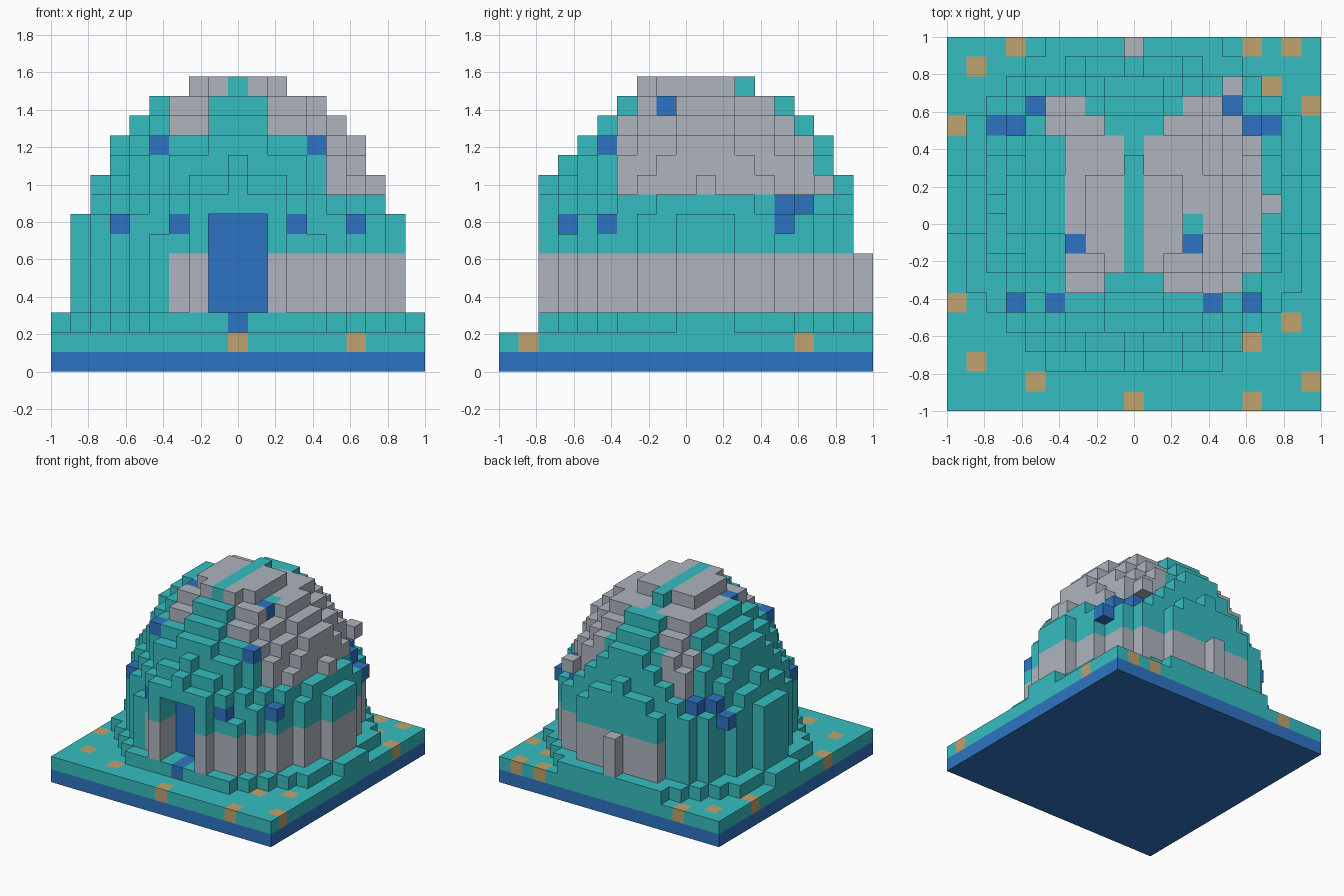
import bpy

cube = bpy.data.objects.get("Cube")
if cube:
    bpy.data.objects.remove(cube, do_unlink=True)

N = 19                 # grid cells along the longest side
U = 2 / N              # cell size
CX, CY = 9, 10         # dome centre cell


def material(name, rgb):
    m = bpy.data.materials.new(name)
    m.use_nodes = True
    m.diffuse_color = (*rgb, 1)
    b = m.node_tree.nodes["Principled BSDF"]
    b.inputs["Base Color"].default_value = (*rgb, 1)
    b.inputs["Roughness"].default_value = 0.9
    return m


TEAL, GREY, BLUE, SAND = range(4)
MATS = [material("teal", (0.037, 0.508, 0.527)),
        material("stone_grey", (0.423, 0.456, 0.520)),
        material("blue", (0.027, 0.175, 0.539)),
        material("sand", (0.527, 0.366, 0.156))]

parts = {}             # part name -> {cell: colour}


def put(part, i, j, k, col):
    for cells in parts.values():
        cells.pop((i, j, k), None)
    parts.setdefault(part, {})[(i, j, k)] = col


def dome_colour(i, j, k):
    """Grey band low on the wall, grey patches on the roof, teal elsewhere."""
    d = abs(i - CX)
    if 3 <= k <= 5 and i >= 6:
        return GREY
    if k >= 9 and i >= (5 if j >= 14 else 6) and d > 0:
        if j == 5 and d >= 3 and k >= 11:
            return GREY
        if 6 <= j <= 13 or (j == 14 and d >= 2) or (j == 15 and d >= 3):
            return GREY
        if j == 16 and i == 14:
            return GREY
    return TEAL


def disc(part, k, r2, colour, half_x=9):
    """One layer of cells inside a circle."""
    for i in range(N):
        for j in range(N):
            dx, dy = i - CX, j - CY
            if dx * dx + dy * dy <= r2 and abs(dx) <= half_x:
                put(part, i, j, k, colour(i, j, k))


# Base slab and ground with sand patches
for i in range(N):
    for j in range(N):
        put("base_slab", i, j, 0, BLUE)
        put("ground", i, j, 1, TEAL)
for i, j in [(3, 18), (15, 18), (17, 18), (1, 17), (16, 16), (18, 15), (0, 14),
             (0, 5), (17, 4), (15, 3), (1, 2), (4, 1), (18, 1), (9, 0), (15, 0)]:
    put("ground", i, j, 1, SAND)

# Footing step
disc("footing", 2, 80, lambda i, j, k: TEAL)
for s in (-9, 9):
    for j in (9, 10, 11):
        put("footing", CX + s, j, 2, TEAL)

# Round wall with side panels and a rear pillar
for k in range(3, 8):
    disc("wall", k, 63, dome_colour)
    for s in (-8, 8):
        for j in (9, 10, 11):
            put("wall", CX + s, j, k, dome_colour(CX + s, j, k))
for k in range(3, 6):
    put("rear_pillar", CX, 18, k, GREY)

# Stepped dome roof
for k, r2 in {8: 53, 9: 49.5, 10: 42, 11: 37, 12: 27, 13: 18}.items():
    disc("roof", k, r2, dome_colour)
for dy, half in {-3: 1, -2: 2, -1: 2, 0: 2, 1: 2, 2: 0}.items():
    for dx in range(-half, half + 1):
        put("roof", CX + dx, CY + dy, 14, dome_colour(CX + dx, CY + dy, 14))
put("roof", 14, 16, 9, GREY)

# Stepped porch gable: (row, layer, half width)
for j, k, half in [(2, 8, 2), (2, 9, 0), (3, 8, 3), (3, 9, 2), (3, 10, 0),
                   (4, 10, 3), (5, 11, 3), (5, 12, 1), (6, 13, 1)]:
    for dx in range(-half, half + 1):
        put("porch_gable", CX + dx, j, k, TEAL)
for s in (-1, 1):
    for k in range(3, 8):
        put("door_jamb", CX + 2 * s, 2, k, dome_colour(CX + 2 * s, 2, k))
        if k < 7:
            put("porch_wall", CX + 4 * s, 3, k, dome_colour(CX + 4 * s, 3, k))

# Doorway recess with a blue back and threshold
for i in (8, 9, 10):
    for k in range(3, 8):
        for j in (2, 3):
            for cells in parts.values():
                cells.pop((i, j, k), None)
        put("door", i, 4, k, BLUE)
for j in (2, 3):
    put("door", CX, j, 2, BLUE)

# Blue window blocks, mirrored left and right
for dx, j, k in [(3, 3, 7), (6, 5, 7), (4, 5, 11), (3, 8, 13),
                 (7, 14, 7), (6, 14, 8), (5, 15, 8)]:
    for s in (-1, 1):
        put("windows", CX + s * dx, j, k, BLUE)
put("roof", 12, 9, 13, TEAL)

# Turn each part into a mesh, keeping only exposed cell faces
SIDES = {(1, 0, 0): [(1, 0, 0), (1, 1, 0), (1, 1, 1), (1, 0, 1)],
         (-1, 0, 0): [(0, 0, 0), (0, 0, 1), (0, 1, 1), (0, 1, 0)],
         (0, 1, 0): [(0, 1, 0), (0, 1, 1), (1, 1, 1), (1, 1, 0)],
         (0, -1, 0): [(0, 0, 0), (1, 0, 0), (1, 0, 1), (0, 0, 1)],
         (0, 0, 1): [(0, 0, 1), (1, 0, 1), (1, 1, 1), (0, 1, 1)],
         (0, 0, -1): [(0, 0, 0), (0, 1, 0), (1, 1, 0), (1, 0, 0)]}
filled = {c for cells in parts.values() for c in cells}

for name, cells in parts.items():
    index, faces, cols = {}, [], []
    for (i, j, k), col in cells.items():
        for (a, b, c), corners in SIDES.items():
            if (i + a, j + b, k + c) in filled:
                continue
            faces.append([index.setdefault((i + p, j + q, k + r), len(index))
                          for p, q, r in corners])
            cols.append(col)
    if not faces:
        continue
    mesh = bpy.data.meshes.new(name)
    mesh.from_pydata([(x * U - 1, y * U - 1, z * U) for x, y, z in index], [], faces)
    used = sorted(set(cols))
    for c in used:
        mesh.materials.append(MATS[c])
    for poly, c in zip(mesh.polygons, cols):
        poly.material_index = used.index(c)
    mesh.update()
    bpy.context.collection.objects.link(bpy.data.objects.new(name, mesh))
